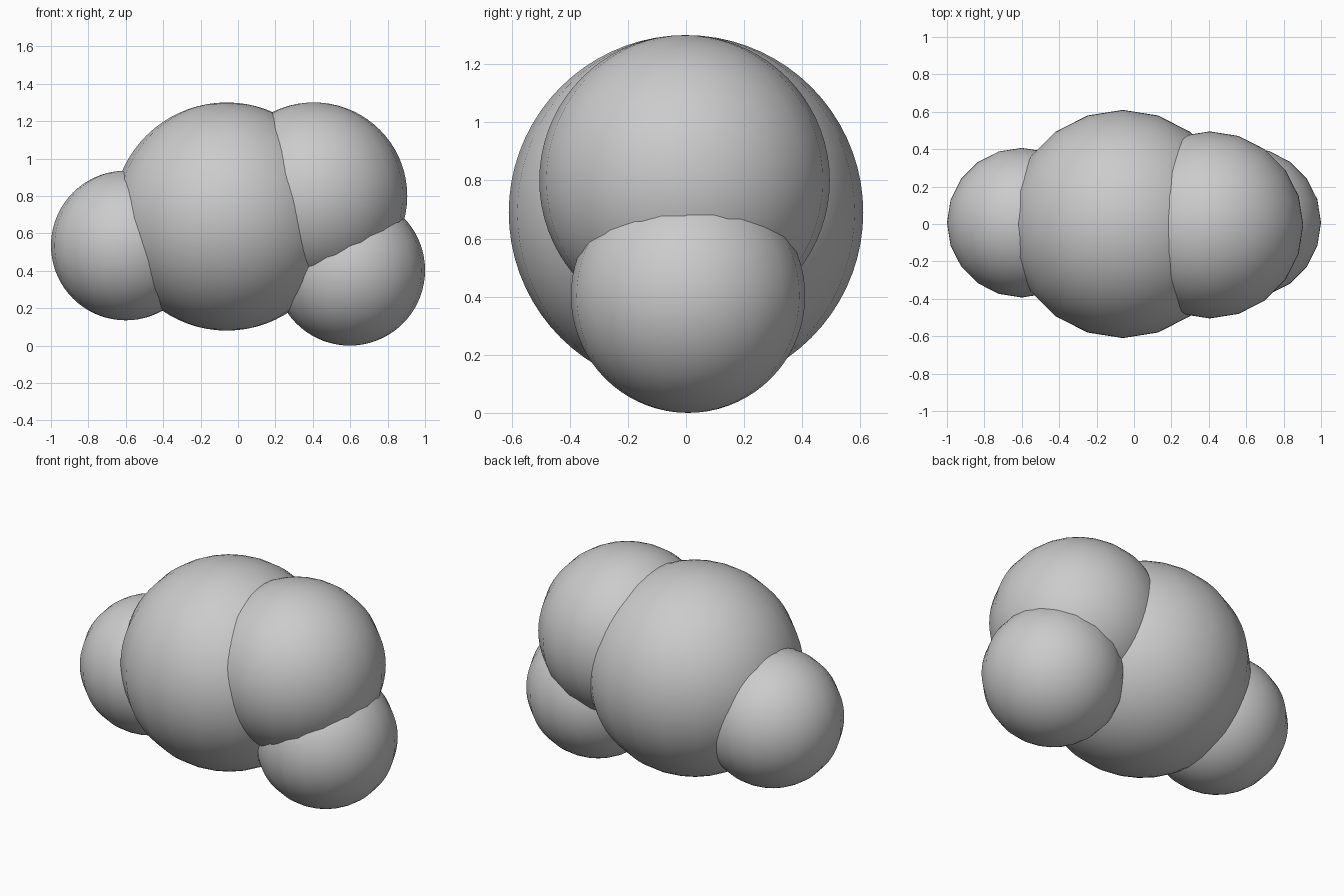
import bpy

if "Cube" in bpy.data.objects:
    bpy.data.objects.remove(bpy.data.objects["Cube"])


def ball(name, centre, radius):
    # Smooth sphere: 20 sides around the upright axis, fine rings
    bpy.ops.mesh.primitive_uv_sphere_add(segments=20, ring_count=36,
                                         radius=radius, location=centre)
    bpy.context.object.name = name
    bpy.ops.object.shade_smooth()


# Four overlapping puffs of a cloud-like cluster
PUFFS = [
    ("middle_puff", (-0.06, 0.0, 0.69), 0.61),
    ("upper_right_puff", (0.405, -0.005, 0.80), 0.50),
    ("left_puff", (-0.60, 0.007, 0.535), 0.40),
    ("lower_right_puff", (0.597, 0.007, 0.403), 0.403),
]
for name, centre, radius in PUFFS:
    ball(name, centre, radius)
